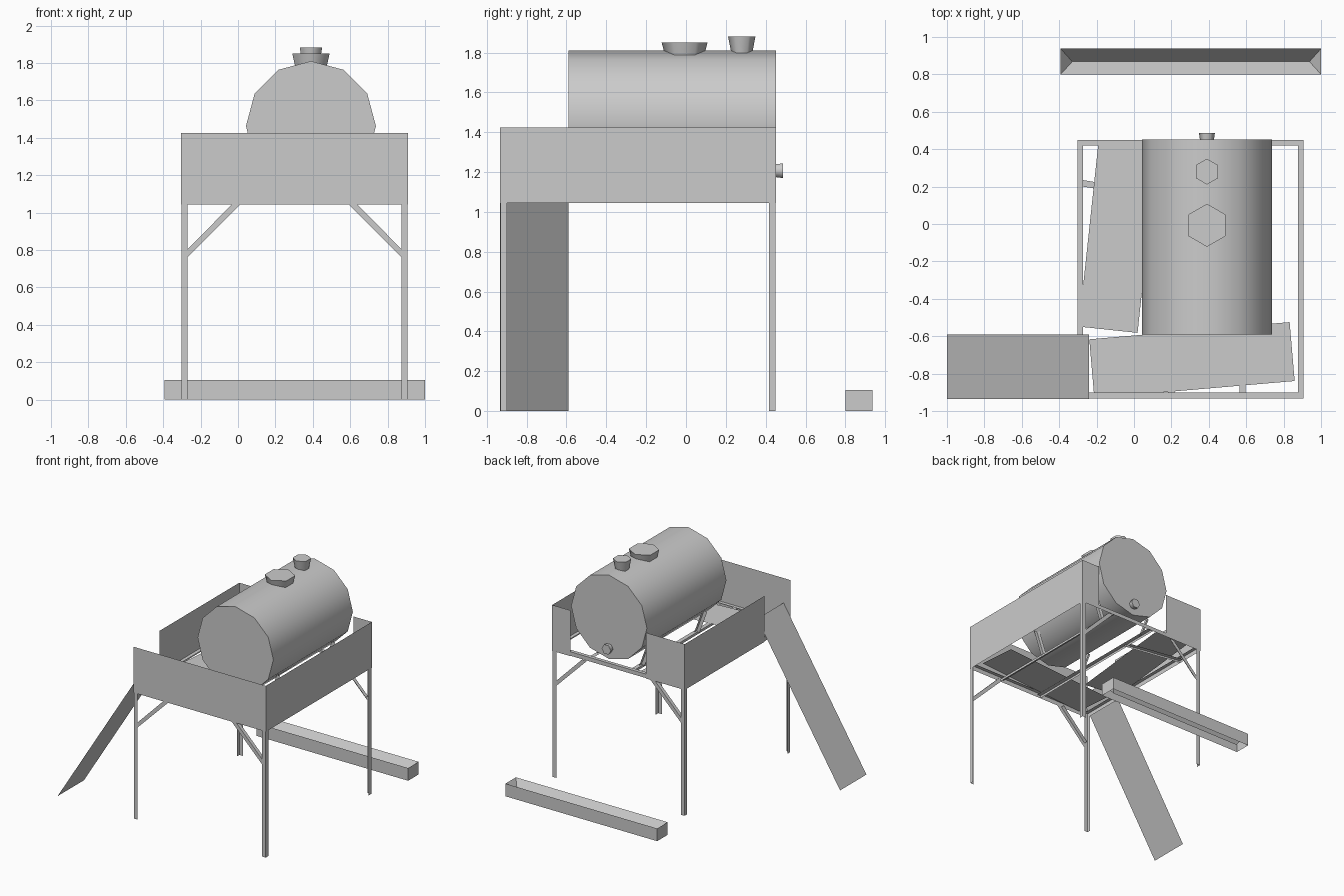
import bpy, bmesh, math
from mathutils import Vector, Matrix

if "Cube" in bpy.data.objects:
    bpy.data.objects.remove(bpy.data.objects["Cube"])

X0, X1, Y0, Y1 = -0.305, 0.91, -0.935, 0.453   # frame outline
ZB, ZP = 1.045, 1.425                          # side panel bottom / top
E = 0.003                                      # frame sits just inside the panels
W = 0.033                                      # angle iron flange width


def sheet(name, quads):
    """Thin sheet-metal part made of flat quads."""
    me = bpy.data.meshes.new(name)
    bm = bmesh.new()
    for q in quads:
        bm.faces.new([bm.verts.new(p) for p in q])
    bmesh.ops.remove_doubles(bm, verts=bm.verts, dist=0.0001)
    bm.to_mesh(me)
    bm.free()
    ob = bpy.data.objects.new(name, me)
    bpy.context.collection.objects.link(ob)
    return ob


def angle_iron(name, p, q, u, v):
    """L-shaped profile from p to q with flanges u and v."""
    p, q, u, v = map(Vector, (p, q, u, v))
    return sheet(name, [(p, q, q + u, p + u), (p, p + v, q + v, q)])


def drum(name, sides, r1, r2, start, end, spin=0, smooth=65):
    """Round part from start to end."""
    start, end = Vector(start), Vector(end)
    axis = end - start
    rot = Vector((0, 0, 1)).rotation_difference(axis).to_matrix().to_4x4()
    m = Matrix.Translation((start + end) / 2) @ rot @ Matrix.Rotation(math.radians(spin), 4, 'Z')
    me = bpy.data.meshes.new(name)
    bm = bmesh.new()
    bmesh.ops.create_cone(bm, cap_ends=True, segments=sides, radius1=r1, radius2=r2,
                          depth=axis.length, matrix=m)
    bm.to_mesh(me)
    bm.free()
    ob = bpy.data.objects.new(name, me)
    bpy.context.collection.objects.link(ob)
    bpy.ops.object.select_all(action='DESELECT')
    ob.select_set(True)
    bpy.context.view_layer.objects.active = ob
    bpy.ops.object.shade_smooth_by_angle(angle=math.radians(smooth))
    return ob


def plank(name, cx, cy, length, width, deg, z):
    ob = sheet(name, [[(sx * length / 2, sy * width / 2, 0)
                       for sx, sy in ((-1, -1), (1, -1), (1, 1), (-1, 1))]])
    ob.location = (cx, cy, z)
    ob.rotation_euler.z = math.radians(deg)


def wall(name, a, b):
    """Upright side panel between two plan points."""
    sheet(name, [[(*a, ZB), (*b, ZB), (*b, ZP), (*a, ZP)]])


# Side panels, with openings for the ramp and the tank end
wall("front_panel", (X0, Y0), (X1, Y0))
wall("right_panel", (X1, Y0), (X1, Y1))
wall("left_panel", (X0, Y1), (X0, -0.595))
wall("back_panel_left", (0.05, Y1), (X0, Y1))
wall("back_panel_right", (X1, Y1), (0.74, Y1))

# Legs and diagonal braces at the four corners
for x, sx, side in ((X0 + E, 1, "left"), (X1 - E, -1, "right")):
    for y, sy, end in ((Y0 + E, 1, "front"), (Y1 - E, -1, "back")):
        angle_iron(f"{end}_{side}_leg", (x, y, 0), (x, y, 1.08), (sx * W, 0, 0), (0, sy * W, 0))
        a, b = Vector((x + sx * .03, y, .76)), Vector((x + sx * .315, y, ZB))
        t = Vector((0, 0, .042))
        c, d = a + t, b + Vector((-sx * .045, 0, 0))
        f = Vector((0, sy * .03, 0))
        sheet(f"{end}_{side}_brace", [(a, b, d, c), (c, d, d + f, c + f)])

# Perimeter rails
for y, s, end in ((Y0 + E, 1, "front"), (Y1 - E, -1, "back")):
    angle_iron(f"{end}_rail", (X0 + E, y, 1.08), (X1 - E, y, 1.08), (0, s * .03, 0), (0, 0, -.033))
for x, s, side in ((X0 + E, 1, "left"), (X1 - E, -1, "right")):
    angle_iron(f"{side}_rail", (x, Y0 + E, 1.08), (x, Y1 - E, 1.08), (s * .03, 0, 0), (0, 0, -.033))

# Joists under the tank and struts leaning up to it
for x, s, side in ((0.20, 1, "left"), (0.58, -1, "right")):
    angle_iron(f"{side}_joist", (x - s * .017, Y0 + E, 1.065), (x - s * .017, Y1 - E, 1.065),
               (s * .034, 0, 0), (0, 0, -.02))
    for y, end in ((-0.42, "front"), (0.30, "back")):
        angle_iron(f"{side}_{end}_tank_strut", (x, y, 1.06), (x - s * .07, y, 1.25),
                   (-s * .03, 0, 0), (0, .03, 0))
angle_iron("cross_joist", (X0 + E, .205, 1.062), (.2, .12, 1.062), (0, .035, 0), (0, 0, -.015))

# Loose walkway boards
plank("left_board", -0.085, -0.068, 0.316, 0.98 + .02, -6.1, 1.074)
plank("front_board", 0.31, -0.728, 1.075, 0.316, 4.9, 1.071)

# Ramp
sheet("ramp", [[(-1, Y0, 0), (-.24, Y0, 1.22), (-.24, -.59, 1.22), (-1, -.59, 0)]])

# Tank with lids and outlet
drum("tank", 12, 0.3475, 0.3475, (0.39, -0.59, 1.463), (0.39, Y1 - .002, 1.463))
drum("large_lid", 6, 0.097, 0.115, (0.39, -0.007, 1.78), (0.39, -0.007, 1.85))
drum("small_lid", 6, 0.052, 0.069, (0.39, 0.28, 1.795), (0.39, 0.28, 1.882))
drum("outlet", 6, 0.036, 0.0425, (0.39, 0.44, 1.207), (0.39, 0.487, 1.207), spin=30)

# Trough: four outer walls and a sloped inner basin
o = [(-.392, .80), (1, .80), (1, .937), (-.392, .937)]
l, r = (-.33, .868, .012), (.938, .868, .012)
T = 0.105
top = [(*p, T) for p in o]
quads = [[(*o[i], 0), (*o[i - 3], 0), top[i - 3], top[i]] for i in range(4)]
quads += [[top[0], top[1], r, l], [top[2], top[3], l, r], [top[1], top[2], r], [top[3], top[0], l]]
sheet("trough", quads)
